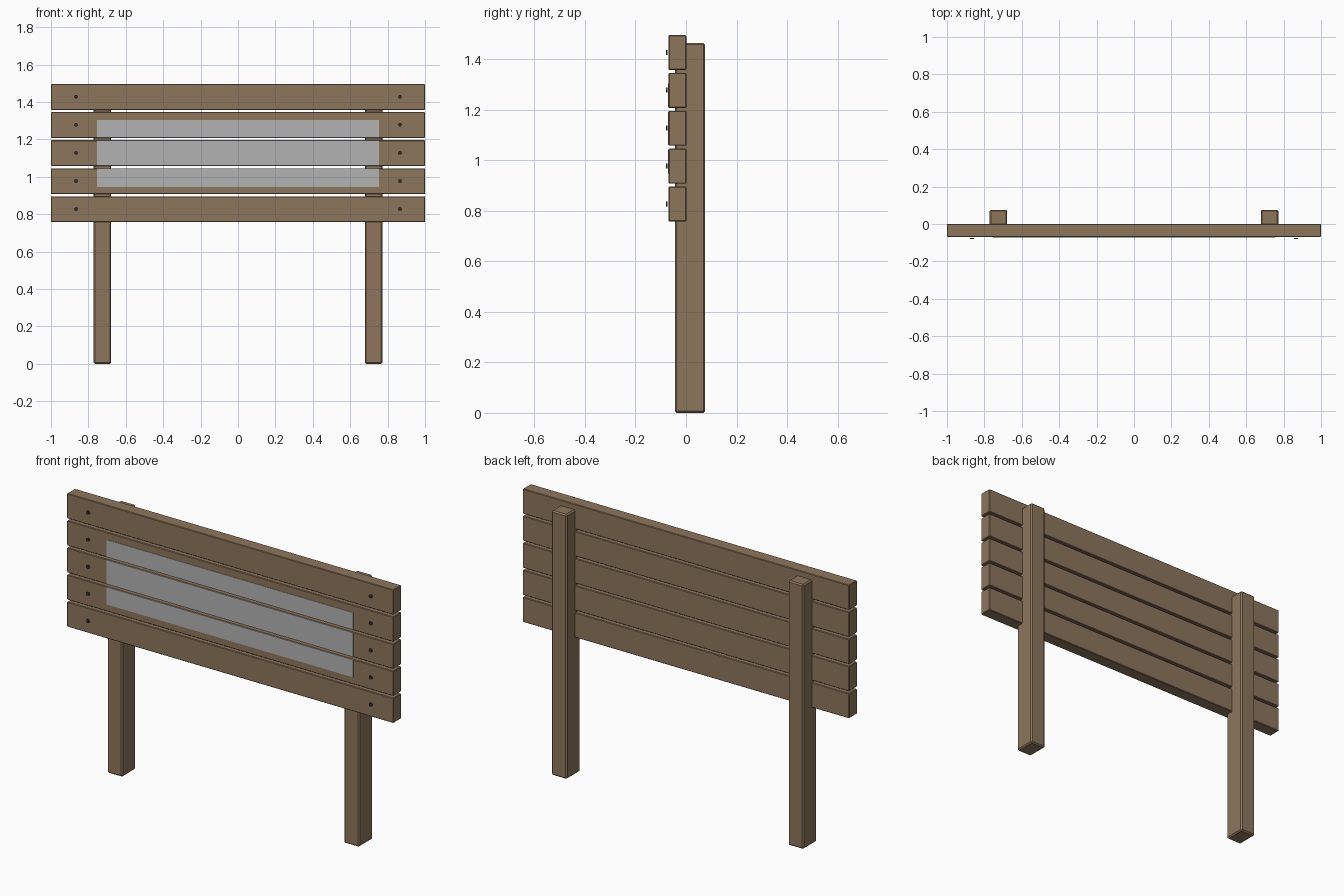
import bpy
import math

if "Cube" in bpy.data.objects:
    bpy.data.objects.remove(bpy.data.objects["Cube"])


def material(name, rgb):
    m = bpy.data.materials.new(name)
    m.diffuse_color = (*rgb, 1)
    m.use_nodes = True
    m.node_tree.nodes["Principled BSDF"].inputs["Base Color"].default_value = m.diffuse_color
    return m


WOOD = material("brown wood", (0.27, 0.18, 0.108))
METAL = material("dark metal", (0.03, 0.03, 0.03))
GREY = material("grey panel", (0.45, 0.45, 0.45))


def box(name, lo, hi, mat, bevel=0.0):
    centre = [(a + b) / 2 for a, b in zip(lo, hi)]
    bpy.ops.mesh.primitive_cube_add(size=1, location=centre)
    ob = bpy.context.object
    ob.name = name
    ob.scale = [b - a for a, b in zip(lo, hi)]
    bpy.ops.object.transform_apply(location=False, rotation=False, scale=True)
    ob.data.materials.append(mat)
    if bevel:
        mod = ob.modifiers.new("edge bevel", 'BEVEL')
        mod.width = bevel
        mod.segments = 1
    return ob


PLANKS, PITCH, HEIGHT = 5, 0.15, 0.138
BOTTOM = 0.758
FRONT, BACK = -0.069, 0.001
PANEL_LOW, PANEL_HIGH, PANEL_X = 0.947, 1.305, 0.755

# Two upright posts
for side, x in (("left", -0.725), ("right", 0.725)):
    box(side + "_post", (x - 0.047, -0.044, 0), (x + 0.047, 0.076, 1.465), WOOD, 0.007)

for i in range(PLANKS):
    z0 = BOTTOM + i * PITCH
    z1 = z0 + HEIGHT
    # Horizontal plank
    box(f"plank_{i + 1}", (-1, FRONT, z0), (1, BACK, z1), WOOD, 0.003)

    # Grey sign strip on the planks it crosses
    low, high = max(z0 + 0.002, PANEL_LOW), min(z1 - 0.002, PANEL_HIGH)
    if high > low:
        box(f"sign_strip_{i + 1}", (-PANEL_X, FRONT - 0.002, low),
            (PANEL_X, FRONT + 0.001, high), GREY)

    # Bolt head at each end
    for side, x in (("left", -0.866), ("right", 0.866)):
        bpy.ops.mesh.primitive_cylinder_add(
            vertices=12, radius=0.01, depth=0.005,
            location=(x, -0.0765, z0 + HEIGHT / 2 + 0.001),
            rotation=(math.pi / 2, 0, 0))
        bolt = bpy.context.object
        bolt.name = f"{side}_bolt_{i + 1}"
        bolt.data.materials.append(METAL)
        bpy.ops.object.shade_smooth_by_angle()
